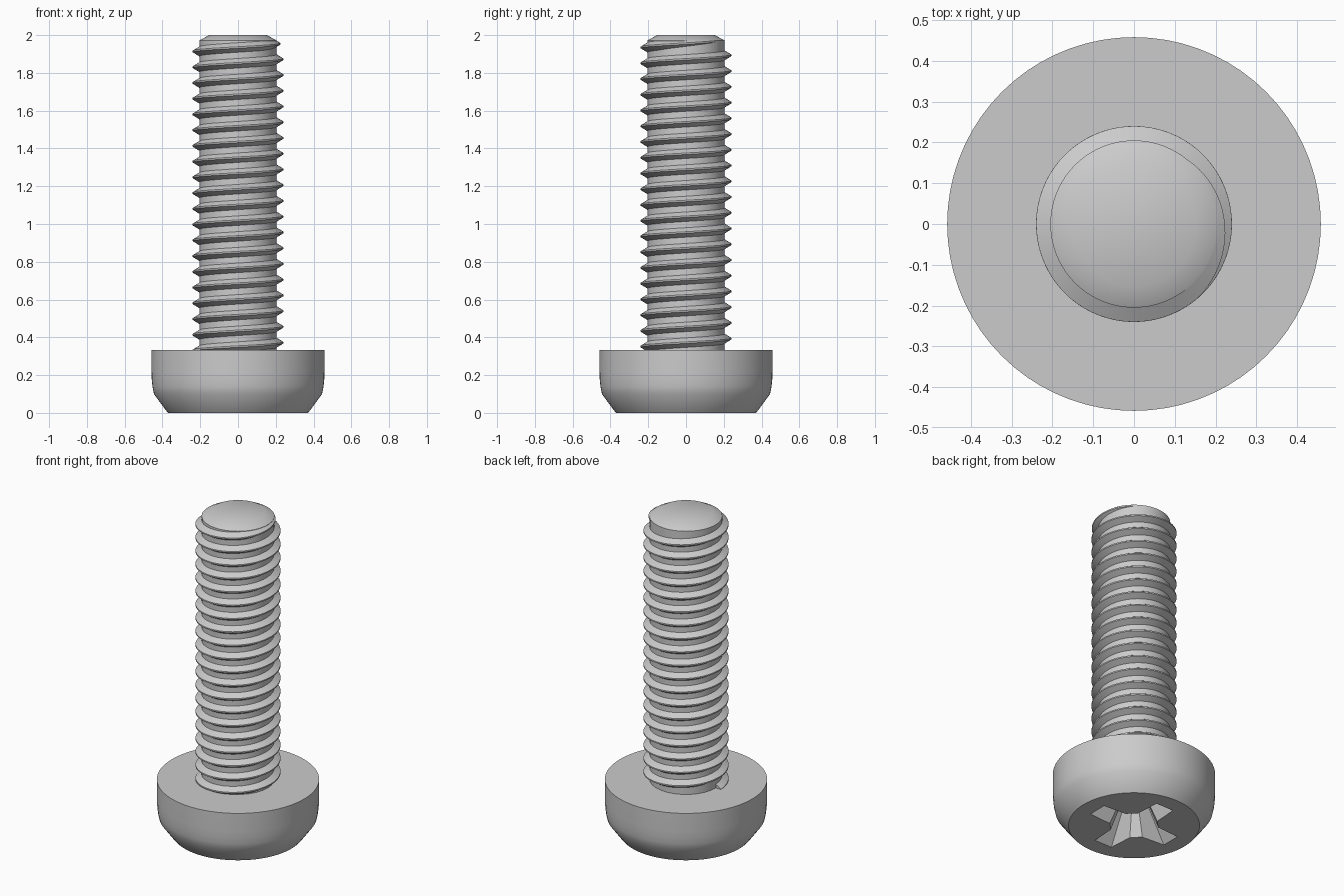
import bpy, bmesh
from math import sin, cos, pi, radians

if "Cube" in bpy.data.objects:
    bpy.data.objects.remove(bpy.data.objects["Cube"], do_unlink=True)

HEAD_TOP, ROOT, CREST, PITCH = 0.333, 0.205, 0.24, 1 / 12
SEGS = 72

steel = bpy.data.materials.new("grey steel")
steel.use_nodes = True
steel.diffuse_color = (0.6, 0.6, 0.6, 1)
steel.node_tree.nodes["Principled BSDF"].inputs["Base Color"].default_value = (0.6, 0.6, 0.6, 1)


def loft(name, rings, closed=True):
    """Skin a list of equal rings of points and cap both ends."""
    bm = bmesh.new()
    rows = [[bm.verts.new(p) for p in ring] for ring in rings]
    n = len(rows[0])
    for a, b in zip(rows, rows[1:]):
        for i in range(n):
            j = (i + 1) % n
            bm.faces.new((a[i], a[j], b[j], b[i]))
    bm.faces.new(rows[0])
    bm.faces.new(rows[-1])
    bmesh.ops.recalc_face_normals(bm, faces=bm.faces)
    mesh = bpy.data.meshes.new(name)
    bm.to_mesh(mesh)
    bm.free()
    mesh.materials.append(steel)
    obj = bpy.data.objects.new(name, mesh)
    bpy.context.collection.objects.link(obj)
    return obj


def lathe(name, profile):
    turn = [2 * pi * i / SEGS for i in range(SEGS)]
    return loft(name, [[(r * cos(a), r * sin(a), z) for a in turn] for r, z in profile])


def activate(obj):
    bpy.ops.object.select_all(action='DESELECT')
    obj.select_set(True)
    bpy.context.view_layer.objects.active = obj


def smooth(obj, angle=30):
    activate(obj)
    bpy.ops.object.shade_smooth_by_angle(angle=radians(angle))


# Head with a bevelled drive side
head = lathe("head", [(0.37, 0), (0.385, 0.018), (0.445, 0.1), (0.453, 0.14),
                      (0.457, 0.18), (0.458, 0.22), (0.458, HEAD_TOP)])

# Tapered cross recess, one quarter outline repeated four times
quarter = [(0.12, -0.07), (0.27, -0.06), (0.27, 0.06), (0.12, 0.07)]


def cross(scale, z):
    pts = []
    for k in range(4):
        c, s = cos(k * pi / 2), sin(k * pi / 2)
        pts += [((x * c - y * s) * scale, (x * s + y * c) * scale, z) for x, y in quarter]
    return pts


cutter = loft("recess_cutter", [cross(1.03, -0.01), cross(0.4, 0.21)])
cutter.hide_render = True
activate(head)
cut = head.modifiers.new("recess", 'BOOLEAN')
cut.operation, cut.solver, cut.object = 'DIFFERENCE', 'EXACT', cutter
bpy.ops.object.modifier_apply(modifier=cut.name)
bpy.data.objects.remove(cutter, do_unlink=True)
smooth(head)

# Shank with a chamfered tip
shank = lathe("shank", [(ROOT, HEAD_TOP - 0.02), (ROOT, 1.972), (0.152, 2)])
smooth(shank)

# Right-hand thread that fades out towards the tip
start, end, fade = -37 * pi, 2.33 * pi, 0.6 * pi
steps = int((end - start) / (2 * pi) * SEGS)
sections = []
for i in range(steps + 1):
    t = start + (end - start) * i / steps
    k = max(0.02, min(1, (end - t) / fade))
    z = 1.872 + PITCH * t / (2 * pi)
    inner = ROOT - 0.003
    outer = inner + (CREST - inner) * k
    base, tip = 0.004 + 0.023 * k, 0.004
    sections.append([(r * cos(t), r * sin(t), z + dz) for r, dz in
                     ((inner, -base), (outer, -tip), (outer, tip), (inner, base))])
thread = loft("thread", sections)
smooth(thread, 25)
